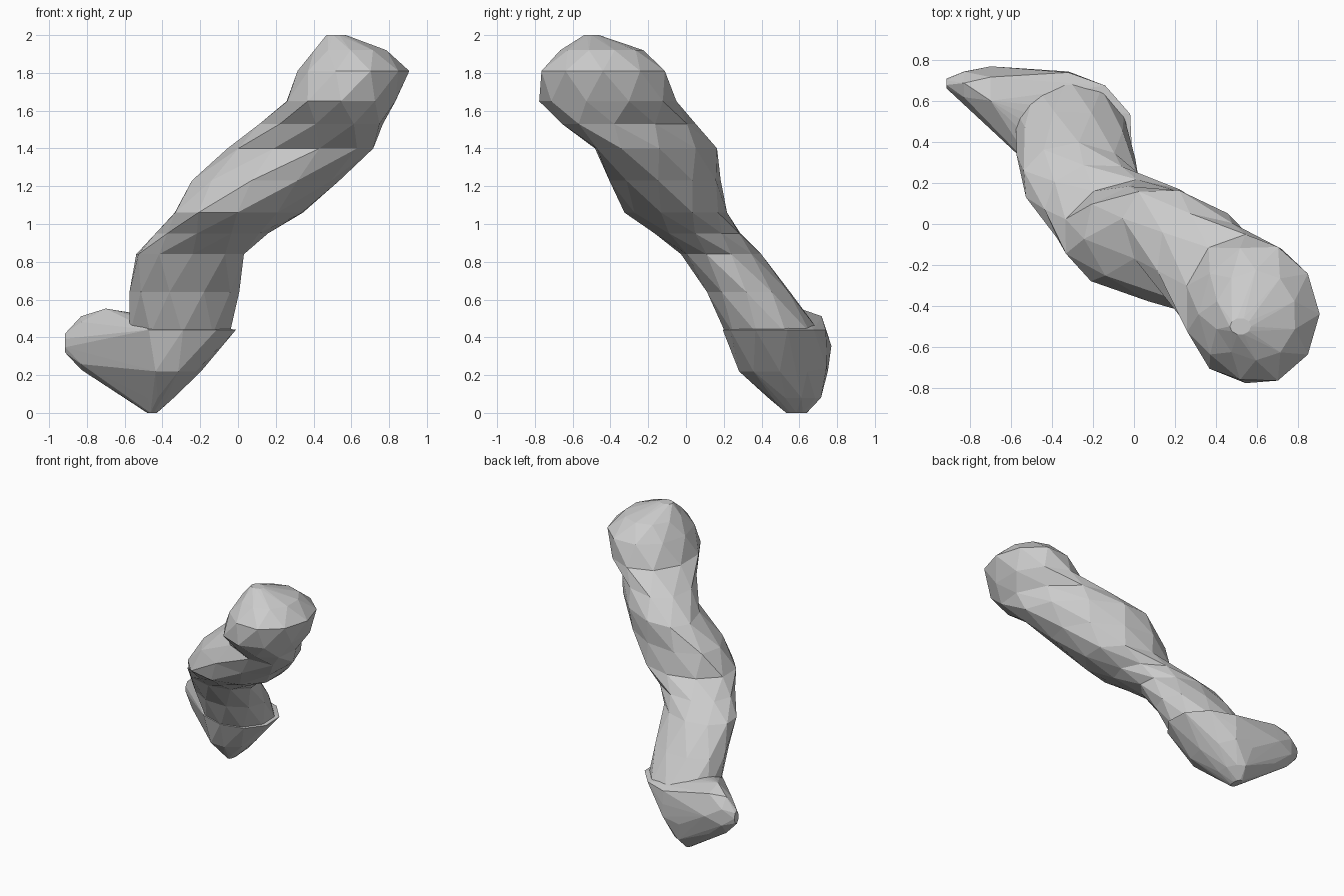
import bpy, bmesh, math, random

if "Cube" in bpy.data.objects:
    bpy.data.objects.remove(bpy.data.objects["Cube"])

random.seed(4)
grey = bpy.data.materials.new("plain grey")
grey.diffuse_color = (0.6, 0.6, 0.6, 1)
grey.use_nodes = True
grey.node_tree.nodes["Principled BSDF"].inputs["Base Color"].default_value = grey.diffuse_color


def section(h, u0, u1, v0, v1, rho, place, n, offset, jitter):
    """Points of a slanted ellipse filling the given box at height h."""
    d = -math.asin(rho) / 2
    pts = []
    for j in range(n):
        t = 2 * math.pi * (j + offset) / n
        k = 1.03 + random.uniform(-jitter, jitter)
        u = (u0 + u1) / 2 + (u1 - u0) / 2 * k * math.cos(t + d)
        v = (v0 + v1) / 2 + (v1 - v0) / 2 * k * math.sin(t - d)
        pts.append(place(h, u, v))
    return pts


def level(h, u, v):
    return (u, v, h)


def sideways(h, u, v):
    return (h, u, v)


def finish(name, bm):
    bmesh.ops.recalc_face_normals(bm, faces=bm.faces)
    me = bpy.data.meshes.new(name)
    bm.to_mesh(me)
    bm.free()
    me.materials.append(grey)
    ob = bpy.data.objects.new(name, me)
    bpy.context.collection.objects.link(ob)
    return ob


# leaning knobbly stalk: level slices (z, x range, y range, slant) joined by staggered triangles
N = 10
slices = [
    (0.30, -0.50, -0.20, 0.34, 0.66, 0.0),
    (0.42, -0.58, -0.04, 0.22, 0.71, -0.1),
    (0.64, -0.57, 0.00, 0.11, 0.55, -0.1),
    (0.84, -0.54, 0.03, -0.02, 0.39, -0.1),
    (0.95, -0.43, 0.15, -0.17, 0.29, -0.1),
    (1.06, -0.34, 0.35, -0.32, 0.21, 0.05),
    (1.23, -0.24, 0.53, -0.40, 0.18, -0.25),
    (1.40, -0.05, 0.70, -0.48, 0.17, -0.52),
    (1.53, 0.12, 0.77, -0.65, 0.04, -0.42),
    (1.65, 0.25, 0.84, -0.77, -0.06, 0.0),
    (1.81, 0.32, 0.90, -0.77, -0.11, 0.0),
    (1.92, 0.40, 0.79, -0.66, -0.23, 0.0),
    (2.00, 0.47, 0.57, -0.54, -0.46, 0.0),
]
bm = bmesh.new()
rings = [[bm.verts.new(p) for p in section(*s, level, N, (i % 2) / 2, 0.015)]
         for i, s in enumerate(slices)]
for i, (a, b) in enumerate(zip(rings, rings[1:])):
    for j in range(N):
        k = (j + 1) % N
        if i % 2 == 0:
            bm.faces.new((a[j], a[k], b[j]))
            bm.faces.new((b[j], a[k], b[k]))
        else:
            bm.faces.new((a[j], b[k], b[j]))
            bm.faces.new((a[j], a[k], b[k]))
bm.faces.new(rings[0])
bm.faces.new(rings[-1])
stalk = finish("knobbly_stalk", bm)

# foot: tight skin around the lowest slices and the stub pointing left
bm = bmesh.new()
for i, s in enumerate([
    (0.00, -0.48, -0.43, 0.53, 0.64, 0.0),
    (0.08, -0.52, -0.34, 0.44, 0.71, -0.1),
    (0.22, -0.58, -0.20, 0.28, 0.75, -0.15),
    (0.44, -0.60, -0.01, 0.20, 0.73, -0.1),
]):
    for p in section(*s, level, 10, (i % 2) / 2, 0.01):
        bm.verts.new(p)
for i, s in enumerate([
    (-0.915, 0.66, 0.71, 0.32, 0.42, 0.0),
    (-0.83, 0.59, 0.75, 0.23, 0.51, 0.0),
    (-0.70, 0.50, 0.765, 0.16, 0.55, 0.0),
    (-0.32, 0.45, 0.755, 0.18, 0.40, 0.0),
]):
    for p in section(*s, sideways, 7, (i % 2) / 2, 0.01):
        bm.verts.new(p)
hull = bmesh.ops.convex_hull(bm, input=bm.verts)
inner = {g for g in hull["geom_interior"] + hull["geom_unused"] if isinstance(g, bmesh.types.BMVert)}
bmesh.ops.delete(bm, geom=list(inner), context="VERTS")
foot = finish("foot", bm)

# merge the foot into the stalk
union = stalk.modifiers.new("union", "BOOLEAN")
union.operation = "UNION"
union.solver = "EXACT"
union.object = foot
bpy.context.view_layer.objects.active = stalk
bpy.ops.object.modifier_apply(modifier="union")
bpy.data.objects.remove(foot)
